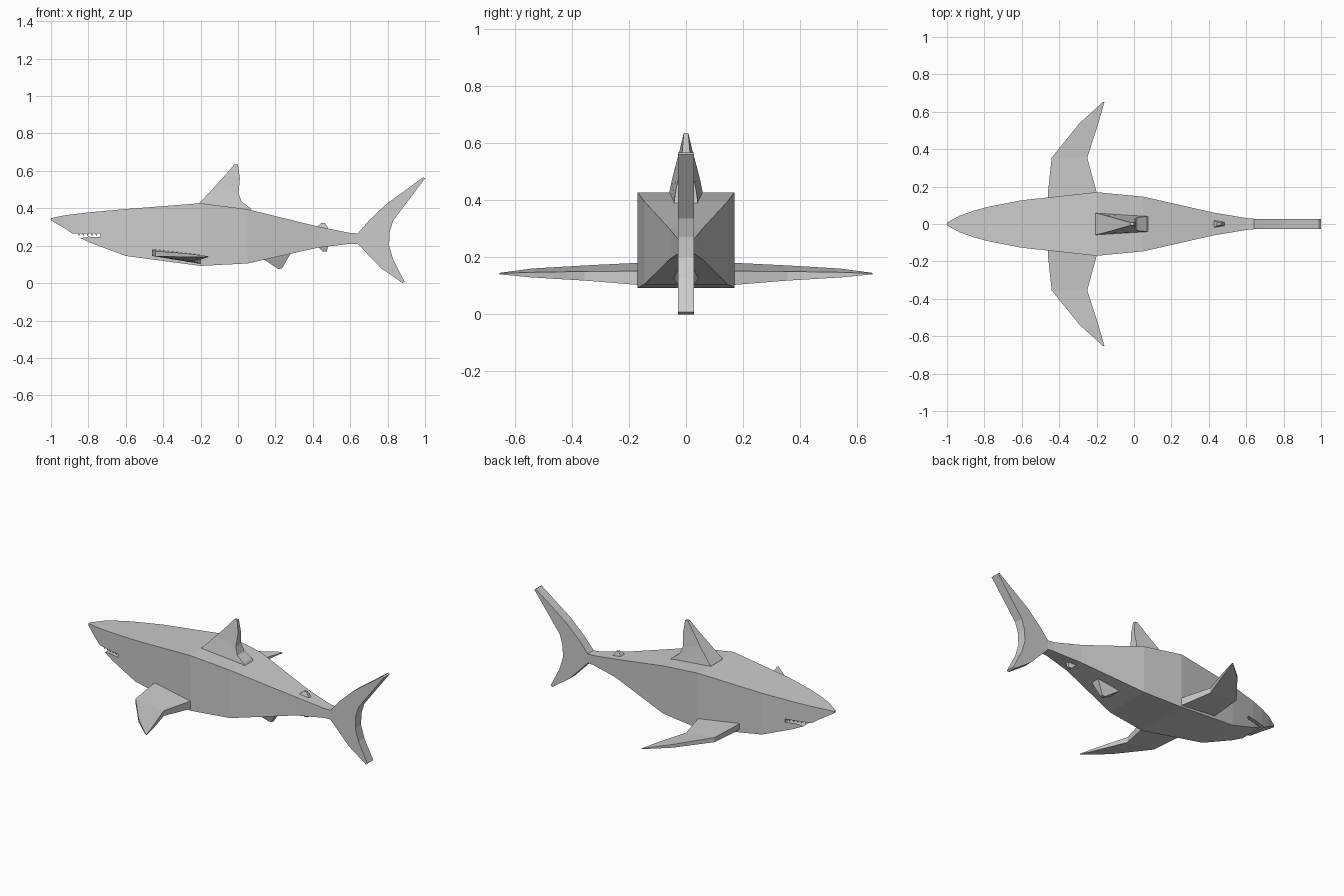
import bpy
import bmesh
from mathutils import Vector

grey = bpy.data.materials.new("shark grey")
grey.diffuse_color = (0.6, 0.6, 0.6, 1)


def finish(name, bm):
    bmesh.ops.recalc_face_normals(bm, faces=bm.faces)
    mesh = bpy.data.meshes.new(name)
    bm.to_mesh(mesh)
    bm.free()
    mesh.materials.append(grey)
    obj = bpy.data.objects.new(name, mesh)
    bpy.context.collection.objects.link(obj)
    return obj


def loft(name, rings):
    """Skin a chain of equal rings and cap both ends."""
    bm = bmesh.new()
    rows = [[bm.verts.new(p) for p in ring] for ring in rings]
    n = len(rows[0])
    for a, b in zip(rows, rows[1:]):
        for i in range(n):
            j = (i + 1) % n
            bm.faces.new((a[i], a[j], b[j], b[i]))
    bm.faces.new(rows[0])
    bm.faces.new(rows[-1])
    return finish(name, bm)


def slab(name, outline, half):
    """Side outline in x, z given an even thickness in y."""
    return loft(name, [[(x, y, z) for x, z in outline] for y in (-half, half)])


def upright_fin(name, levels):
    """Levels: front x, front z, front half width, back x, back z, back half width."""
    return loft(name, [[(fx, -fw, fz), (fx, fw, fz), (bx, bw, bz), (bx, -bw, bz)]
                       for fx, fz, fw, bx, bz, bw in levels])


# Body: square sections along x (x, half width, bottom, top)
body_sections = [
    (-1.0, 0.008, 0.335, 0.347), (-0.93, 0.045, 0.295, 0.362),
    (-0.86, 0.07, 0.248, 0.371), (-0.78, 0.092, 0.212, 0.38),
    (-0.6, 0.127, 0.145, 0.396), (-0.2, 0.17, 0.092, 0.427),
    (0.05, 0.146, 0.105, 0.395), (0.43, 0.06, 0.19, 0.302),
    (0.6, 0.032, 0.21, 0.268), (0.66, 0.026, 0.21, 0.265)]
body = loft("body", [[(x, -w, b), (x, w, b), (x, w, t), (x, -w, t)]
                     for x, w, b, t in body_sections])

# Mouth slit
cutter = slab("mouth_cutter", [(-0.93, 0.266), (-0.735, 0.266), (-0.735, 0.246),
                               (-0.80, 0.248), (-0.86, 0.236), (-0.93, 0.226)], 0.3)
cutter.hide_render = True
cutter.hide_viewport = True
cut = body.modifiers.new("mouth", 'BOOLEAN')
cut.operation = 'DIFFERENCE'
cut.solver = 'EXACT'
cut.object = cutter

# Upper teeth along both sides of the mouth
for side, label in ((-1, "right"), (1, "left")):
    for k in range(5):
        x = -0.85 + 0.023 * k
        y = side * (0.066 + 0.0055 * k)
        loft(f"tooth_{label}_{k + 1}",
             [[(x - 0.008, y - 0.004, 0.27), (x + 0.008, y - 0.004, 0.27), (x, y + 0.004, 0.27)],
              [(x - 0.001, y, 0.253), (x + 0.001, y, 0.253), (x, y + 0.001, 0.253)]])

# Upright fins on the centre line
upright_fin("dorsal_fin", [
    (-0.21, 0.41, 0.06, 0.08, 0.38, 0.042), (-0.205, 0.43, 0.058, 0.065, 0.402, 0.04),
    (-0.17, 0.467, 0.05, 0.02, 0.435, 0.035), (-0.125, 0.515, 0.038, 0.003, 0.48, 0.026),
    (-0.07, 0.575, 0.022, 0.01, 0.56, 0.014), (-0.02, 0.634, 0.008, 0.0, 0.634, 0.008)])
upright_fin("rear_dorsal_fin", [
    (0.415, 0.29, 0.026, 0.49, 0.28, 0.012), (0.445, 0.322, 0.008, 0.465, 0.322, 0.006)])
upright_fin("rear_belly_fin", [
    (0.42, 0.20, 0.026, 0.485, 0.21, 0.012), (0.455, 0.168, 0.008, 0.475, 0.17, 0.006)])
upright_fin("belly_fin", [
    (0.13, 0.14, 0.045, 0.29, 0.175, 0.03), (0.14, 0.125, 0.043, 0.28, 0.155, 0.028),
    (0.215, 0.076, 0.01, 0.235, 0.078, 0.008)])

# Side fins: y, front x, front bottom, front top, back x, back bottom, back top
side_sections = [
    (0.10, -0.46, 0.145, 0.182, -0.18, 0.10, 0.152),
    (0.17, -0.46, 0.145, 0.18, -0.20, 0.103, 0.151),
    (0.355, -0.44, 0.143, 0.171, -0.25, 0.118, 0.15),
    (0.54, -0.29, 0.14, 0.16, -0.19, 0.129, 0.147),
    (0.653, -0.165, 0.141, 0.145, -0.158, 0.14, 0.143)]
for s, label in ((-1, "right"), (1, "left")):
    loft(f"side_fin_{label}",
         [[(fx, s * y, fb), (fx, s * y, ft), (bx, s * y, bt), (bx, s * y, bb)]
          for y, fx, fb, ft, bx, bb, bt in side_sections])

# Tail fin
slab("tail_fin", [
    (0.64, 0.21), (0.64, 0.265), (0.70, 0.335), (0.79, 0.42), (0.99, 0.566), (1.0, 0.56),
    (0.83, 0.335), (0.81, 0.27), (0.808, 0.20), (0.83, 0.125), (0.89, 0.008),
    (0.88, 0.0), (0.765, 0.08)], 0.028)
